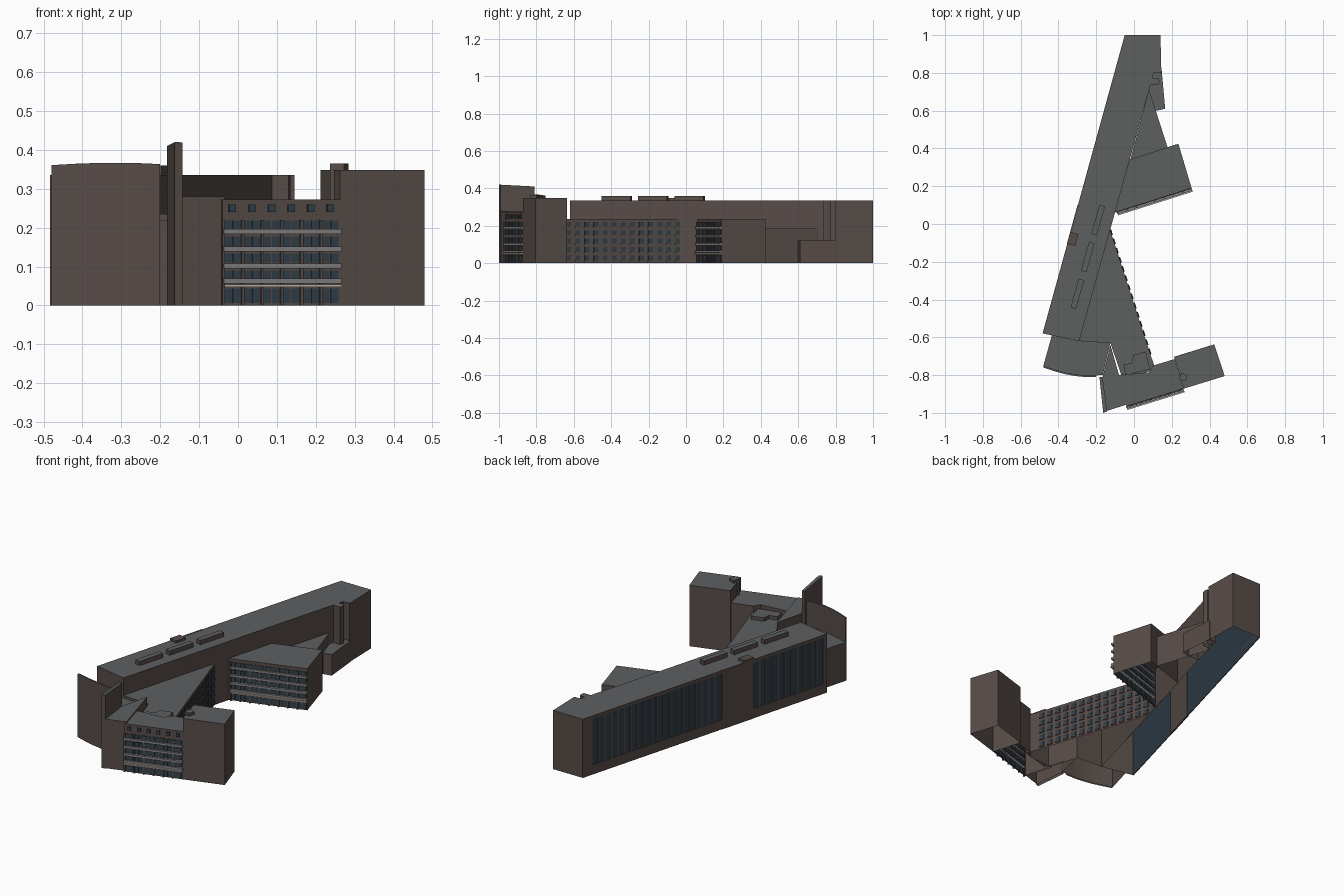
import bpy, bmesh
from mathutils import Vector

if "Cube" in bpy.data.objects:
    bpy.data.objects.remove(bpy.data.objects["Cube"])


def material(name, rgb):
    m = bpy.data.materials.new(name)
    m.diffuse_color = (*rgb, 1)
    m.use_nodes = True
    m.node_tree.nodes["Principled BSDF"].inputs["Base Color"].default_value = m.diffuse_color
    return m


WALL = material("brown_wall", (0.095, 0.073, 0.065))
ROOF = material("grey_roof", (0.11, 0.115, 0.118))
GLASS = material("blue_glass", (0.03, 0.05, 0.068))
BAND = material("grey_band", (0.23, 0.22, 0.22))
CREAM = material("cream_canopy", (0.55, 0.48, 0.40))


def finish(name, bm, mats):
    me = bpy.data.meshes.new(name)
    bm.to_mesh(me)
    bm.free()
    for m in mats:
        me.materials.append(m)
    ob = bpy.data.objects.new(name, me)
    bpy.context.collection.objects.link(ob)
    return ob


def prism(name, pts, z, z0=0.0, glass_sides=()):
    """Counter-clockwise plan raised to z (number or function); open underneath."""
    top_z = z if callable(z) else (lambda x, y: z)
    bm = bmesh.new()
    low = [bm.verts.new((x, y, z0)) for x, y in pts]
    top = [bm.verts.new((x, y, top_z(x, y))) for x, y in pts]
    n = len(pts)
    for i in range(n):
        j = (i + 1) % n
        f = bm.faces.new((low[i], low[j], top[j], top[i]))
        f.material_index = 2 if i in glass_sides else 0
    bm.faces.new(top).material_index = 1
    return finish(name, bm, (WALL, ROOF, GLASS))


def panels(name, a, b, boxes, mat):
    """Boxes on the wall line a-b: (start, end, z0, z1, inner, outer), outward on the right."""
    a, b = Vector(a), Vector(b)
    d = (b - a).normalized()
    out = Vector((d.y, -d.x))
    bm = bmesh.new()
    for s0, s1, z0, z1, d0, d1 in boxes:
        ring = [a + d * s + out * o for s, o in ((s0, d0), (s0, d1), (s1, d1), (s1, d0))]
        lo = [bm.verts.new((p.x, p.y, z0)) for p in ring]
        hi = [bm.verts.new((p.x, p.y, z1)) for p in ring]
        bm.faces.new(lo)
        bm.faces.new(hi)
        for i in range(4):
            j = (i + 1) % 4
            bm.faces.new((lo[i], lo[j], hi[j], hi[i]))
    bmesh.ops.recalc_face_normals(bm, faces=bm.faces)
    return finish(name, bm, (mat,))


# Long main slab with glazed west side
NW, SW = (-0.045, 1.0), (-0.48, -0.58)
prism("main_slab", [NW, SW, (-0.29, -0.62), (0.105, 0.80), (0.145, 0.80), (0.14, 1.0)],
      0.335, glass_sides=(0,))
L = (Vector(SW) - Vector(NW)).length
panels("west_wall_frame", NW, SW, [
    (0, L, 0, 0.055, 0, 0.004), (0, L, 0.318, 0.335, 0, 0.004),
    (0, 0.04 * L, 0.055, 0.318, -0.003, 0.004),
    (0.57 * L, 0.70 * L, 0.0, 0.336, -0.003, 0.006),
    (0.985 * L, L, 0.055, 0.318, 0, 0.004)], WALL)
bays = [0.04 + 0.53 * i / 20 for i in range(1, 20)] + [0.70 + 0.285 * i / 11 for i in range(1, 11)]
panels("west_mullions", NW, SW,
       [(t * L - 0.004, t * L + 0.004, 0.055, 0.318, 0, 0.003) for t in bays], WALL)
panels("roof_hatch", NW, SW, [(0.66 * L, 0.70 * L, 0.33, 0.348, -0.04, 0.006)], WALL)

# Three roof plant strips parallel to the slab
for i in range(3):
    cx, cy = -0.19 - 0.055 * i, 0.02 - 0.195 * i
    dx, dy = 0.0215, 0.0765
    wx, wy = 0.0145, -0.004
    prism(f"roof_plant_{i + 1}", [(cx - dx - wx, cy - dy - wy), (cx - dx + wx, cy - dy + wy),
                                  (cx + dx + wx, cy + dy + wy), (cx + dx - wx, cy + dy - wy)],
          0.36, 0.33)

# North-east terrace, stair towers and wedge
prism("low_terrace", [(0.05, 0.60), (0.12, 0.60), (0.165, 0.61), (0.147, 0.81), (0.10, 0.81)], 0.12)
prism("stair_tower", [(0.085, 0.735), (0.13, 0.735), (0.135, 0.755), (0.13, 0.772), (0.09, 0.772)], 0.335)
prism("link_wedge", [(-0.02, 0.34), (0.178, 0.405), (0.08, 0.71)], 0.185)

# East wing
prism("east_wing", [(-0.105, 0.06), (0.305, 0.19), (0.235, 0.425), (-0.025, 0.34)], 0.237)

# South triangular wing and the roof steps at its southern end
prism("triangle_wing", [(-0.13, -0.02), (-0.29, -0.62), (-0.125, -0.63), (-0.06, -0.82),
                        (0.115, -0.77), (0.09, -0.70)], 0.235)
prism("roof_step", [(-0.045, -0.80), (0.085, -0.77), (0.062, -0.675), (-0.005, -0.695),
                    (-0.01, -0.735), (-0.055, -0.745)], 0.255, 0.22)

# Hall with raised curved screen wall
arc = [(-0.48, -0.76), (-0.42, -0.78), (-0.365, -0.795), (-0.31, -0.805), (-0.26, -0.81), (-0.2, -0.81)]
inner = [(x, y + 0.009) for x, y in arc]
prism("curved_screen", arc + inner[::-1],
      lambda x, y: 0.367 - 0.0065 * ((x + 0.31) / 0.15) ** 2 * (1.0 if x > -0.31 else 0.75))
prism("hall", inner + [(-0.165, -0.80), (-0.125, -0.63), (-0.29, -0.62), (-0.435, -0.59)], 0.22)

# Tall fin and connecting block
prism("tall_fin", [(-0.183, -0.81), (-0.163, -1.0), (-0.143, -0.993), (-0.166, -0.81)],
      lambda x, y: 0.41 - 0.01 * (y + 0.81) / 0.19)
prism("corner_block", [(-0.166, -0.81), (-0.146, -0.99), (-0.035, -0.955), (-0.125, -0.64)], 0.28)

# South wing, south-east block and its roof stair
prism("south_wing", [(-0.04, -0.965), (0.262, -0.872), (0.215, -0.715), (0.10, -0.75),
                     (0.08, -0.785), (-0.09, -0.80)], 0.273)
prism("southeast_block", [(0.262, -0.872), (0.48, -0.805), (0.425, -0.637), (0.212, -0.703)], 0.348)
prism("roof_stair", [(0.237, -0.822), (0.272, -0.832), (0.284, -0.80), (0.25, -0.787)], 0.365, 0.27)


def balcony_front(name, a, b, bays, attic):
    """Window pairs between projecting floor bands."""
    length = (Vector(b) - Vector(a)).length
    w = length / bays
    rows = [(0.006, 0.044), (0.066, 0.09), (0.11, 0.134), (0.152, 0.177), (0.196, 0.218)]
    glass, frames = [], []
    for i in range(bays):
        for z0, z1 in rows:
            for k in (0.08, 0.52):
                glass.append((i * w + k * w, i * w + (k + 0.38) * w, z0, z1, -0.003, 0.003))
        frames.append((i * w - 0.003, i * w + 0.004, 0.0, 0.22, 0, 0.009))
        if attic:
            glass.append(((i + 0.32) * w, (i + 0.66) * w, 0.24, 0.26, -0.003, 0.007))
    panels(name + "_windows", a, b, glass, GLASS)
    panels(name + "_piers", a, b, frames, WALL)
    panels(name + "_bands", a, b, [(0, length, z, z + 0.013, 0, 0.014)
                                   for z in (0.056, 0.095, 0.139, 0.184)], BAND)
    panels(name + "_canopy", a, b, [(0, length, 0.047, 0.054, 0, 0.02)], CREAM)


balcony_front("south_front", (-0.04, -0.965), (0.262, -0.872), 6, True)
balcony_front("east_front", (-0.09, 0.065), (0.305, 0.19), 8, False)

# Window grid on the long side of the triangular wing
a, b = (0.09, -0.70), (-0.13, -0.02)
length = (Vector(b) - Vector(a)).length
step = length / 14
panels("courtyard_windows", a, b,
       [((i + 0.25) * step, (i + 0.75) * step, z, z + 0.026, -0.004, 0.003)
        for i in range(14) for z in (0.015, 0.06, 0.105, 0.15, 0.195)], GLASS)
panels("courtyard_sills", a, b,
       [((i + 0.2) * step, (i + 0.8) * step, z - 0.005, z, 0, 0.006)
        for i in range(14) for z in (0.015, 0.06, 0.105, 0.15, 0.195)], WALL)
